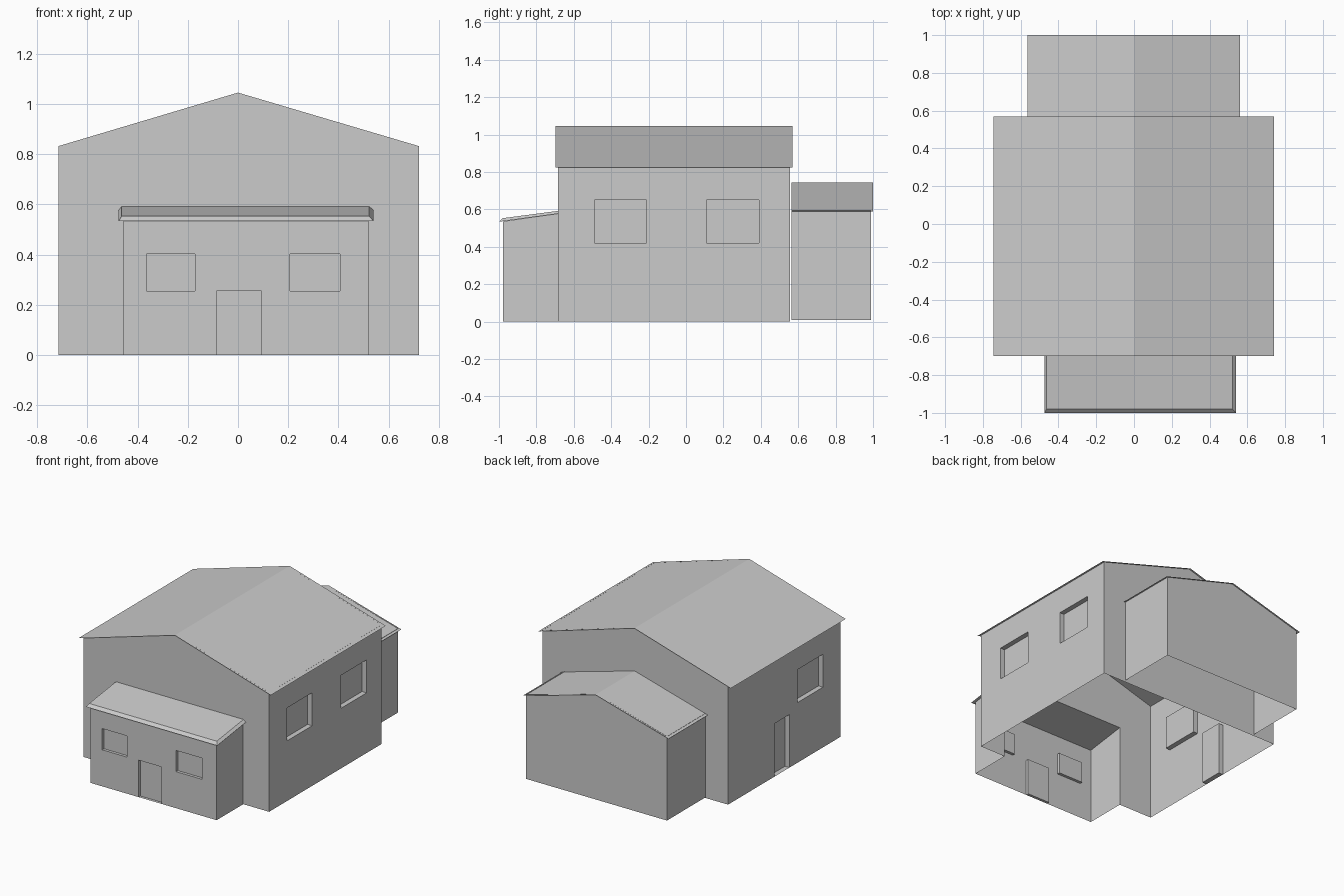
import bpy, bmesh
from mathutils import Vector

if "Cube" in bpy.data.objects:
    bpy.data.objects.remove(bpy.data.objects["Cube"])

Z = Vector((0, 0, 1))


def finish(bm, name):
    bmesh.ops.remove_doubles(bm, verts=bm.verts, dist=0.0005)
    me = bpy.data.meshes.new(name)
    bm.to_mesh(me)
    bm.free()
    ob = bpy.data.objects.new(name, me)
    bpy.context.collection.objects.link(ob)
    return ob


def face(bm, pts):
    bm.faces.new([bm.verts.new(p) for p in pts])


def wall(bm, origin, u, width, height, holes=(), depth=0.035):
    """Rectangular wall; each hole (u0, u1, z0, z1) becomes a recessed pocket."""
    origin, u = Vector(origin), Vector(u)
    inward = -u.cross(Z)

    def P(a, z, d=0.0):
        return origin + u * a + Z * z + inward * d

    us = sorted({0, width, *[h[0] for h in holes], *[h[1] for h in holes]})
    zs = sorted({0, height, *[h[2] for h in holes], *[h[3] for h in holes]})
    for a0, a1 in zip(us, us[1:]):
        for z0, z1 in zip(zs, zs[1:]):
            ca, cz = (a0 + a1) / 2, (z0 + z1) / 2
            if not any(h[0] < ca < h[1] and h[2] < cz < h[3] for h in holes):
                face(bm, [P(a0, z0), P(a1, z0), P(a1, z1), P(a0, z1)])
    for a0, a1, z0, z1 in holes:
        ring = [(a0, z0), (a1, z0), (a1, z1), (a0, z1)]
        face(bm, [P(a, z, depth) for a, z in ring])
        for (a, z), (b, w) in zip(ring, ring[1:] + ring[:1]):
            face(bm, [P(a, z), P(b, w), P(b, w, depth), P(a, z, depth)])


def gable_roof(name, x0, x1, y0, y1, eave, ridge):
    bm = bmesh.new()
    face(bm, [(x0, y0, eave), (0, y0, ridge), (0, y1, ridge), (x0, y1, eave)])
    face(bm, [(0, y0, ridge), (x1, y0, eave), (x1, y1, eave), (0, y1, ridge)])
    return finish(bm, name)


# Main house walls, front gable left open behind the porch
L, R, F, B, H, TOP = -0.715, 0.72, -0.685, 0.557, 0.832, 1.045
PL, PR, PF = -0.455, 0.52, -0.978
bm = bmesh.new()
gable = [(R, H), (0, TOP), (L, H)]
front = [(L, 0), (PL, 0), (PL, 0.578), (PR, 0.578), (PR, 0), (R, 0)] + gable
face(bm, [(x, F, z) for x, z in front])
back = [(L, 0), (R, 0)] + gable
face(bm, [(x, B, z) for x, z in reversed(back)])
windows = [(y0 - F, y1 - F, 0.42, 0.65) for y0, y1 in ((-0.49, -0.21), (0.11, 0.39))]
wall(bm, (R, F, 0), (0, 1, 0), B - F, H, windows)
wall(bm, (L, B, 0), (0, -1, 0), B - F, H,
     [(B - 0.045, B + 0.12, 0, 0.37), (B + 0.21, B + 0.49, 0.42, 0.65)])
finish(bm, "main_walls")
gable_roof("main_roof", -0.745, 0.742, -0.698, 0.57, 0.825, TOP)

# Front porch room with door and two windows
bm = bmesh.new()
wall(bm, (PL, PF, 0), (1, 0, 0), PR - PL, 0.536,
     [(-0.365 - PL, -0.172 - PL, 0.255, 0.403), (0.206 - PL, 0.407 - PL, 0.255, 0.403),
      (-0.083 - PL, 0.092 - PL, 0, 0.258)], 0.02)
side = [(PF, 0), (F, 0), (F, 0.578), (PF, 0.536)]
face(bm, [(PR, y, z) for y, z in side])
face(bm, [(PL, y, z) for y, z in reversed(side)])
finish(bm, "porch_walls")

# Porch roof slab with chamfered edges
bm = bmesh.new()
low = [(-0.475, -1, 0.534), (0.54, -1, 0.534), (0.54, F, 0.577), (-0.475, F, 0.577)]
top = [(-0.463, -0.98, 0.553), (0.522, -0.98, 0.553), (0.522, F, 0.592), (-0.463, F, 0.592)]
face(bm, low[::-1])
face(bm, top)
for i in range(4):
    j = (i + 1) % 4
    face(bm, [low[i], low[j], top[j], top[i]])
finish(bm, "porch_roof")

# Rear extension
bm = bmesh.new()
W, Y0, Y1, E, BASE, RIDGE = 0.545, 0.563, 0.988, 0.595, 0.008, 0.745
pent = [(-W, BASE), (W, BASE), (W, E), (0, RIDGE), (-W, E)]
face(bm, [(x, Y0, z) for x, z in pent])
face(bm, [(x, Y1, z) for x, z in reversed(pent)])
wall(bm, (W, Y0, BASE), (0, 1, 0), Y1 - Y0, E - BASE)
wall(bm, (-W, Y1, BASE), (0, -1, 0), Y1 - Y0, E - BASE)
finish(bm, "rear_walls")
gable_roof("rear_roof", -0.565, 0.562, 0.565, 1.0, 0.588, RIDGE)
